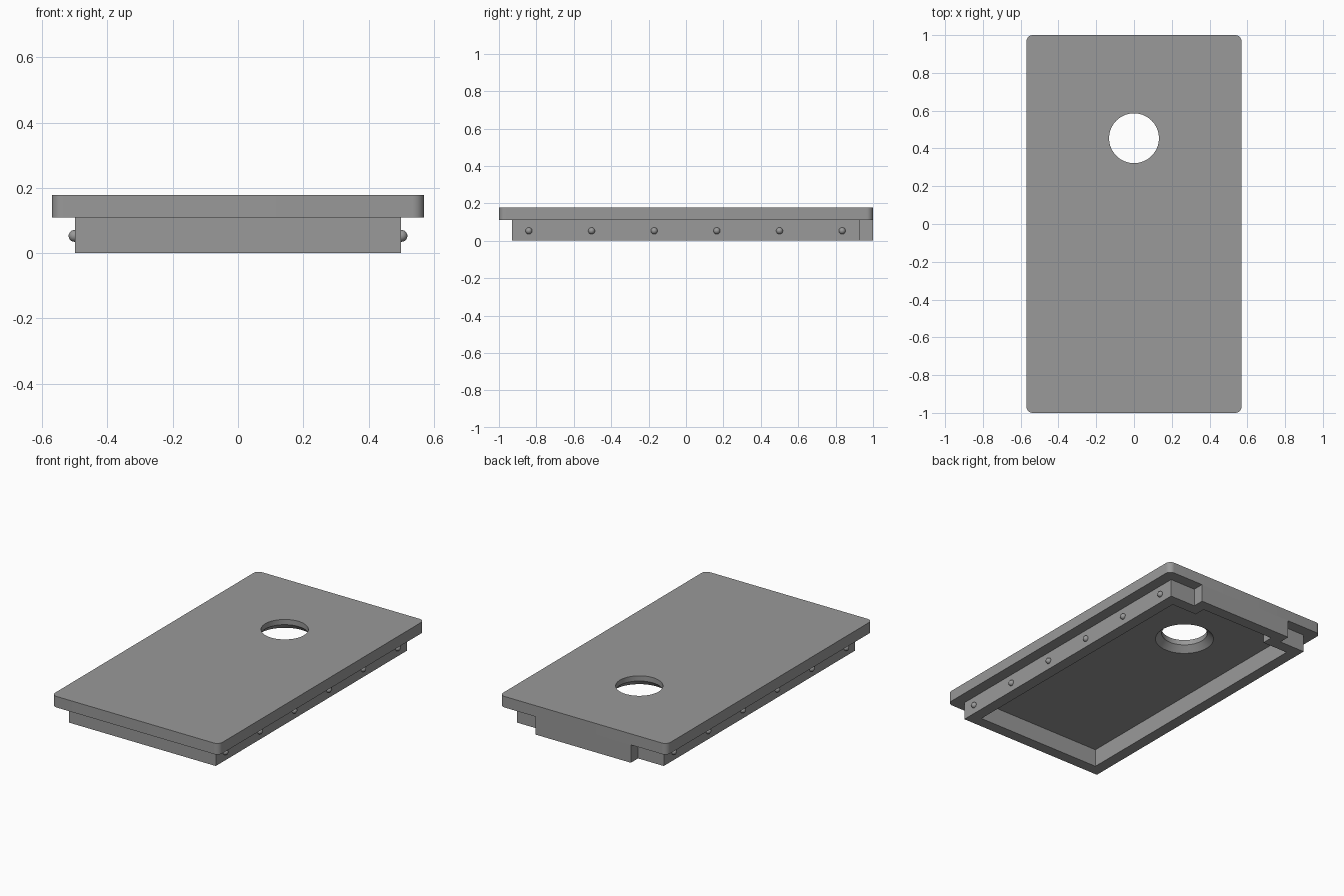
import bpy, bmesh, math

if "Cube" in bpy.data.objects:
    bpy.data.objects.remove(bpy.data.objects["Cube"])

grey = bpy.data.materials.new("grey")
grey.diffuse_color = (0.32, 0.32, 0.32, 1)
grey.use_nodes = True
grey.node_tree.nodes["Principled BSDF"].inputs["Base Color"].default_value = grey.diffuse_color

HALF_X, HALF_Y = 0.57, 1.0      # plate half sizes
Z_RIM, Z_TOP = 0.11, 0.178      # rim height, plate top
WALL = 0.07                     # rim wall thickness, also plate overhang
TAB = 0.325                     # half width of the stepped-out rear section


def make_object(name, bm, smooth=True):
    bmesh.ops.recalc_face_normals(bm, faces=bm.faces)
    mesh = bpy.data.meshes.new(name)
    bm.to_mesh(mesh)
    bm.free()
    mesh.materials.append(grey)
    ob = bpy.data.objects.new(name, mesh)
    bpy.context.collection.objects.link(ob)
    bpy.ops.object.select_all(action='DESELECT')
    bpy.context.view_layer.objects.active = ob
    ob.select_set(True)
    if smooth:
        bpy.ops.object.shade_smooth_by_angle(angle=math.radians(30))
    return ob


def stack_rings(bm, rings, cap=False, loop=False):
    """Join rings of 3D points with quads, optionally capping or closing."""
    vs = [[bm.verts.new(p) for p in ring] for ring in rings]
    n = len(vs[0])
    pairs = list(zip(vs, vs[1:])) + ([(vs[-1], vs[0])] if loop else [])
    for a, b in pairs:
        for i in range(n):
            j = (i + 1) % n
            bm.faces.new((a[i], a[j], b[j], b[i]))
    if cap:
        bm.faces.new(vs[0])
        bm.faces.new(vs[-1])


def circle(r, z, cy, n=64):
    return [(r * math.cos(2 * math.pi * i / n),
             cy + r * math.sin(2 * math.pi * i / n), z) for i in range(n)]


def rounded_rect(hx, hy, r, z, steps=8):
    pts = []
    for k, (sx, sy) in enumerate(((1, 1), (-1, 1), (-1, -1), (1, -1))):
        for i in range(steps + 1):
            a = math.pi / 2 * (k + i / steps)
            pts.append((sx * (hx - r) + r * math.cos(a),
                        sy * (hy - r) + r * math.sin(a), z))
    return pts


# Hole cutter: straight bore that flares out at the underside
bm = bmesh.new()
stack_rings(bm, [circle(0.208, Z_RIM - 0.04, 0.454), circle(0.132, 0.146, 0.454),
                 circle(0.132, Z_TOP + 0.05, 0.454)], cap=True)
cutter = make_object("hole_cutter", bm, smooth=False)
cutter.hide_render = True

# Top plate with rounded corners
bm = bmesh.new()
stack_rings(bm, [rounded_rect(HALF_X, HALF_Y, 0.035, z) for z in (Z_RIM, Z_TOP)], cap=True)
plate = make_object("top_plate", bm, smooth=False)
cut = plate.modifiers.new("hole", 'BOOLEAN')
cut.object = cutter
cut.operation = 'DIFFERENCE'
cut.solver = 'EXACT'
bpy.ops.object.modifier_apply(modifier=cut.name)
bpy.ops.object.shade_smooth_by_angle(angle=math.radians(30))
bpy.data.objects.remove(cutter)


# Rim wall under the plate, stepping out to the plate edge at the rear middle
def rim_outline(d, z):
    x, y, t, yt = HALF_X - WALL - d, HALF_Y - WALL - d, TAB - d, HALF_Y - d
    half = [(x, -y), (x, y), (t, y), (t, yt)]
    return [(px, py, z) for px, py in half + [(-px, py) for px, py in half[::-1]]]


bm = bmesh.new()
stack_rings(bm, [rim_outline(0, 0), rim_outline(0, Z_RIM),
                 rim_outline(WALL, Z_RIM), rim_outline(WALL, 0)], loop=True)
make_object("rim_wall", bm, smooth=False)

# Round studs along both long sides
for side, label in ((1, "right"), (-1, "left")):
    for i in range(6):
        bm = bmesh.new()
        bmesh.ops.create_uvsphere(bm, u_segments=24, v_segments=12, radius=0.018)
        stud = make_object(f"{label}_stud_{i + 1}", bm)
        stud.location = (side * 0.501, -0.84 + i * 0.335, 0.053)
